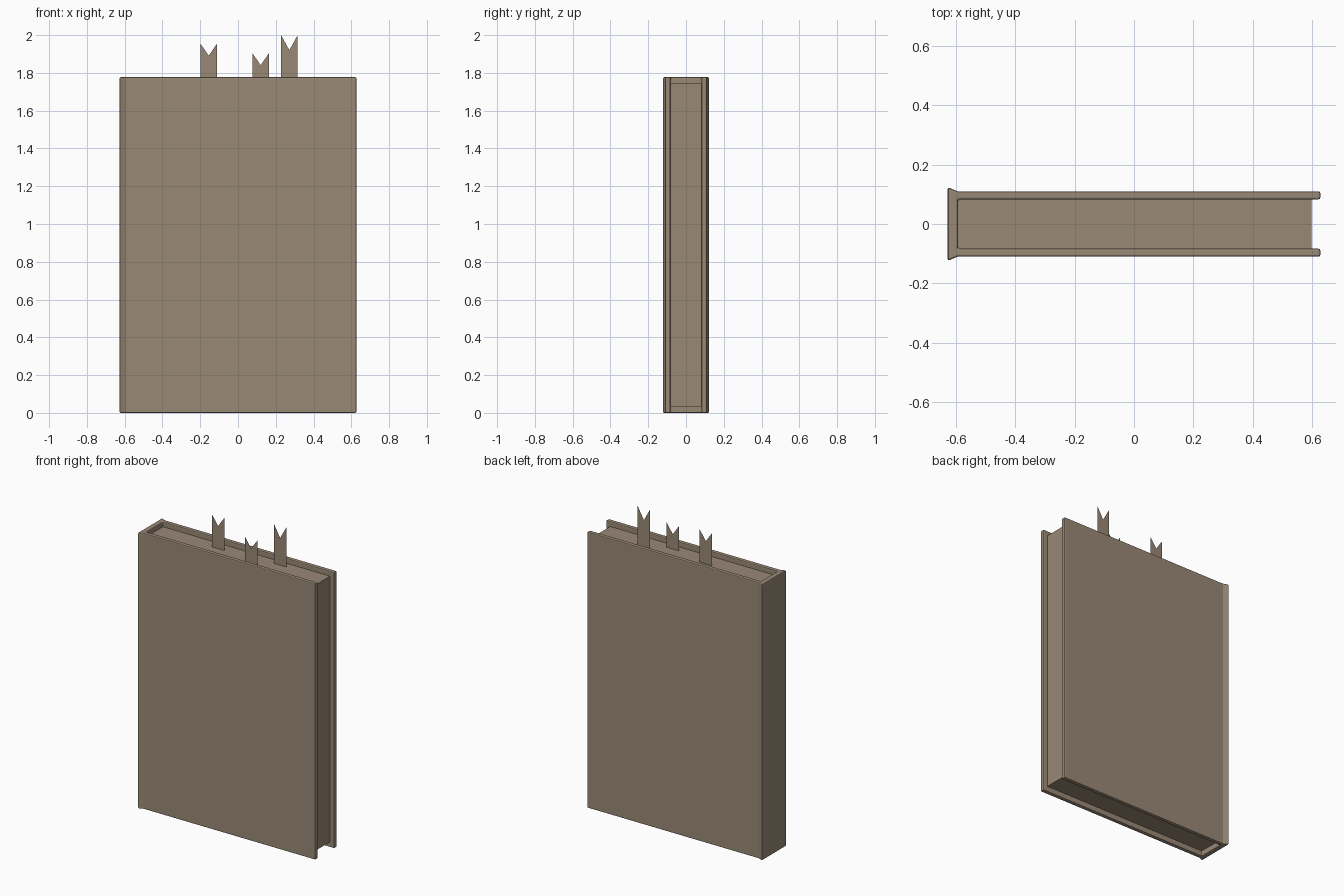
import bpy, bmesh

cube = bpy.data.objects.get("Cube")
if cube:
    bpy.data.objects.remove(cube, do_unlink=True)

COLOUR = (0.32, 0.25, 0.18, 1)
mat = bpy.data.materials.new("warm brown")
mat.use_nodes = True
mat.diffuse_color = COLOUR
mat.node_tree.nodes["Principled BSDF"].inputs["Base Color"].default_value = COLOUR


def make_object(name, bm):
    mesh = bpy.data.meshes.new(name)
    bm.to_mesh(mesh)
    bm.free()
    mesh.materials.append(mat)
    obj = bpy.data.objects.new(name, mesh)
    bpy.context.collection.objects.link(obj)
    return obj


def prism(name, outline, bottom, top):
    """Extrude an (x, y) outline upwards."""
    bm = bmesh.new()
    face = bm.faces.new([bm.verts.new((x, y, bottom)) for x, y in outline])
    up = bmesh.ops.extrude_face_region(bm, geom=[face])["geom"]
    verts = [v for v in up if isinstance(v, bmesh.types.BMVert)]
    bmesh.ops.translate(bm, vec=(0, 0, top - bottom), verts=verts)
    bmesh.ops.recalc_face_normals(bm, faces=bm.faces)
    return make_object(name, bm)


# Cover: two boards joined by a flared spine, with softened edges
half = [(-0.627, 0.124), (-0.594, 0.11), (0.627, 0.11), (0.627, 0.083), (-0.592, 0.083)]
outline = half + [(x, -y) for x, y in reversed(half)]
cover = prism("cover", outline, 0, 1.777)
bevel = cover.modifiers.new("soft edges", "BEVEL")
bevel.width = 0.006
bevel.segments = 2
bevel.limit_method = "ANGLE"

# Page block, set back inside the cover
prism("pages", [(-0.594, -0.083), (0.598, -0.083), (0.598, 0.083), (-0.594, 0.083)],
      0.035, 1.745)

# Paper-thin ribbon bookmarks with notched tips
PAGE_TOP, WIDTH = 1.744, 0.088
for name, x, y, top, notch in (("left_bookmark", 0.272, 0.04, 2.0, 0.08),
                               ("middle_bookmark", 0.12, -0.037, 1.905, 0.064),
                               ("right_bookmark", -0.155, 0.019, 1.955, 0.064)):
    l, r = x - WIDTH / 2, x + WIDTH / 2
    bm = bmesh.new()
    base_l, base_m, base_r, tip_r, dip, tip_l = [
        bm.verts.new((px, y, pz)) for px, pz in
        ((l, PAGE_TOP), (x, PAGE_TOP), (r, PAGE_TOP), (r, top), (x, top - notch), (l, top))]
    bm.faces.new((base_l, base_m, dip, tip_l))
    bm.faces.new((base_m, base_r, tip_r, dip))
    make_object(name, bm)
